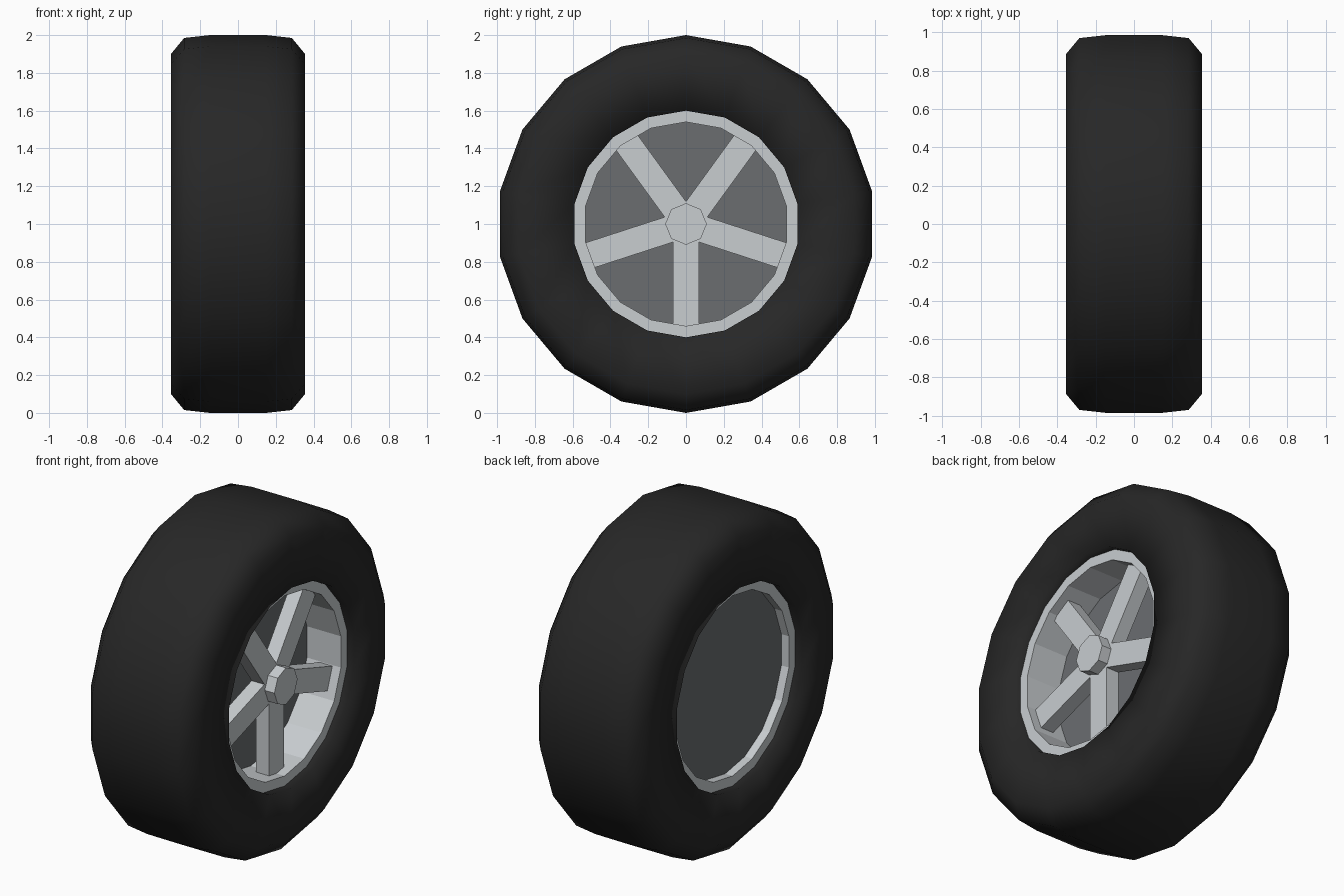
import bpy, bmesh, math
from mathutils import Matrix

cube = bpy.data.objects.get("Cube")
if cube:
    bpy.data.objects.remove(cube)

CENTRE = Matrix.Translation((0, 0, 1))


def material(name, colour):
    mat = bpy.data.materials.new(name)
    mat.use_nodes = True
    mat.diffuse_color = (*colour, 1)
    bsdf = mat.node_tree.nodes["Principled BSDF"]
    bsdf.inputs["Base Color"].default_value = (*colour, 1)
    bsdf.inputs["Roughness"].default_value = 0.7
    return mat


def finish(name, bm, mat, smooth=False):
    bmesh.ops.recalc_face_normals(bm, faces=bm.faces)
    mesh = bpy.data.meshes.new(name)
    bm.to_mesh(mesh)
    bm.free()
    mesh.materials.append(mat)
    for poly in mesh.polygons:
        poly.use_smooth = smooth
    obj = bpy.data.objects.new(name, mesh)
    obj.matrix_world = CENTRE
    bpy.context.collection.objects.link(obj)
    return obj


def lathe(name, profile, mat, sides=18, smooth=False, closed=True):
    """Spin (x, radius) points about the axle; open profiles get end caps."""
    bm = bmesh.new()
    rings = []
    for x, r in profile:
        angles = [math.tau * i / sides for i in range(sides)]
        rings.append([bm.verts.new((x, r * math.sin(a), r * math.cos(a))) for a in angles])
    pairs = list(zip(rings, rings[1:]))
    if closed:
        pairs.append((rings[-1], rings[0]))
    else:
        bm.faces.new(rings[0])
        bm.faces.new(rings[-1])
    for a, b in pairs:
        for i in range(sides):
            j = (i + 1) % sides
            bm.faces.new((a[i], a[j], b[j], b[i]))
    return finish(name, bm, mat, smooth)


rubber = material("black rubber", (0.02, 0.02, 0.02))
alloy = material("silver alloy", (0.58, 0.61, 0.63))
plate = material("dark grey metal", (0.145, 0.155, 0.163))

# Tyre: mirrored cross-section with a straight inner lip
half = [(0.15, 1.0), (0.285, 0.985), (0.355, 0.9), (0.355, 0.6), (0.27, 0.6)]
lathe("tyre", half + [(-x, r) for x, r in reversed(half)], rubber, smooth=True)

# Rim barrel and the drum that closes it
lathe("rim", [(0.31, 0.6), (0.31, 0.54), (-0.31, 0.54), (-0.31, 0.6)], alloy)
lathe("brake_drum", [(-0.26, 0.542), (0.085, 0.542)], plate, closed=False)

# Hub cap
lathe("hub", [(0.17, 0.11), (0.318, 0.11)], alloy, sides=8, closed=False)

# Five spokes, the first pointing straight down
bm = bmesh.new()
for i in range(5):
    turn = Matrix.Rotation(math.tau * i / 5, 4, 'X')
    shape = Matrix.Translation((0.212, 0, -0.27)) @ Matrix.Diagonal((0.085, 0.14, 0.54, 1))
    bmesh.ops.create_cube(bm, size=1, matrix=turn @ shape)
finish("spokes", bm, alloy)
